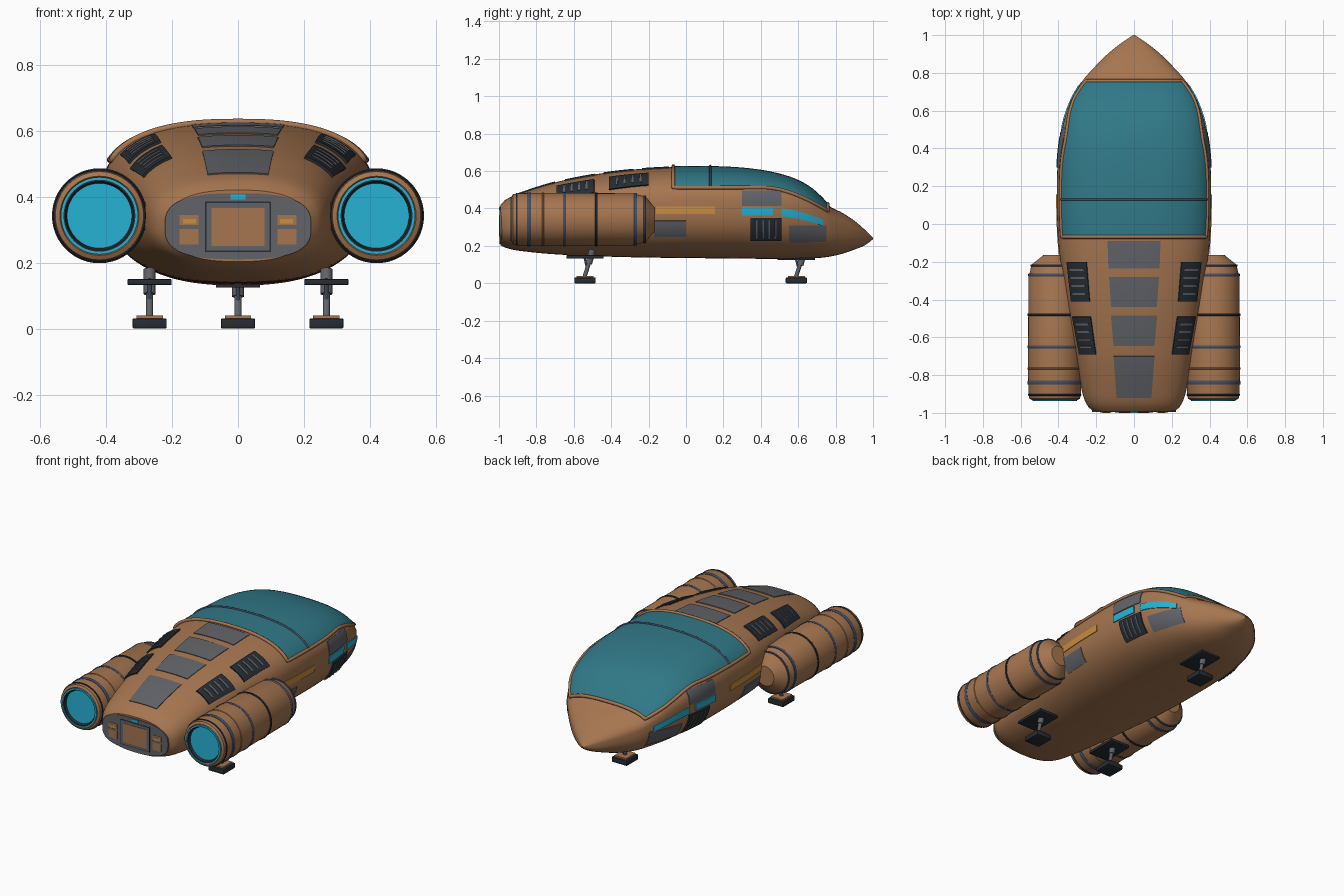
import bpy, bmesh, math
from mathutils import Vector, Matrix

if "Cube" in bpy.data.objects:
    bpy.data.objects.remove(bpy.data.objects["Cube"])


def material(name, r, g, b):
    m = bpy.data.materials.new(name)
    m.use_nodes = True
    m.diffuse_color = (r, g, b, 1)
    m.node_tree.nodes["Principled BSDF"].inputs["Base Color"].default_value = (r, g, b, 1)
    return m


BROWN = material("bronze hull", .38, .18, .08)
TEAL = material("teal glass", .03, .19, .245)
GREY = material("grey panel", .12, .125, .14)
DARK = material("dark metal", .02, .026, .034)
CYAN = material("cyan light", .02, .45, .66)
ORANGE = material("orange light", .6, .27, .05)
STEEL = material("blue steel", .06, .08, .13)


def finish(name, bm, mat, mirror=False):
    bmesh.ops.recalc_face_normals(bm, faces=bm.faces)
    me = bpy.data.meshes.new(name)
    bm.to_mesh(me)
    bm.free()
    me.materials.append(mat)
    me.shade_smooth()
    me.set_sharp_from_angle(angle=math.radians(35))
    ob = bpy.data.objects.new(name, me)
    bpy.context.collection.objects.link(ob)
    if mirror:
        ob.modifiers.new("mirror", "MIRROR").use_clip = False
    return ob


# Hull sections: y, half width, bottom, widest height, top
HULL = [(-.992, .215, .203, .315, .42), (-.965, .245, .19, .32, .447), (-.9, .272, .175, .33, .477),
        (-.7, .31, .155, .36, .54), (-.4, .36, .142, .395, .595), (-.1, .4, .136, .415, .62),
        (.2, .408, .133, .42, .62), (.4, .398, .131, .42, .602), (.55, .37, .131, .41, .567),
        (.65, .335, .133, .39, .52), (.72, .297, .136, .36, .462), (.77, .264, .143, .335, .41),
        (.83, .21, .156, .305, .38), (.9, .14, .18, .28, .335), (.96, .065, .205, .257, .283),
        (1, .004, .236, .24, .244)]
POWER = 2.5


def section(y):
    """Smoothly interpolated half width, bottom, middle and top at y."""
    last = len(HULL) - 1
    i = max(k for k in range(last) if k == 0 or HULL[k][0] <= y)
    a, b = HULL[i], HULL[i + 1]
    p, q = HULL[max(i - 1, 0)], HULL[min(i + 2, last)]
    d = b[0] - a[0]
    t = min(max((y - a[0]) / d, 0), 1)
    out = []
    for k in range(1, 5):
        ta = (b[k] - p[k]) / (b[0] - p[0]) * d
        tb = (q[k] - a[k]) / (q[0] - a[0]) * d
        out.append((2*t**3 - 3*t*t + 1)*a[k] + (t**3 - 2*t*t + t)*ta
                   + (3*t*t - 2*t**3)*b[k] + (t**3 - t*t)*tb)
    return out


def spow(v, e):
    return math.copysign(abs(v) ** e, v)


def surf(y, a):
    w, lo, mid, hi = section(y)
    s = math.sin(a)
    return Vector((w * spow(math.cos(a), 2 / POWER), y,
                   mid + (hi - mid if s > 0 else mid - lo) * spow(s, 2 / POWER)))


def lifted(y, a, off):
    e = .01
    n = (surf(y + e, a) - surf(y - e, a)).cross(surf(y, a + e) - surf(y, a - e))
    return surf(y, a) + n.normalized() * off


def at_x(y, x):
    return math.acos(max(-1, min(1, spow(x / section(y)[0], POWER / 2))))


def at_z(y, z):
    w, lo, mid, hi = section(y)
    r = (z - mid) / (hi - mid if z > mid else mid - lo)
    return math.asin(max(-1, min(1, spow(r, POWER / 2))))


def grid(bm, rows, closed=False):
    rows = [[bm.verts.new(p) for p in r] for r in rows]
    for r, s in zip(rows, rows[1:]):
        for j in range(len(r) if closed else len(r) - 1):
            k = (j + 1) % len(r)
            bm.faces.new((r[j], r[k], s[k], s[j]))
    return rows


def patch(name, mat, y0, y1, span, off=.004, mirror=True, nu=10, nv=8):
    """Thin plate that follows the hull; span(y) gives its two edge angles."""
    bm = bmesh.new()
    rows = []
    for i in range(nu + 1):
        y = y0 + (y1 - y0) * i / nu
        a, b = span(y)
        rows.append([lifted(y, a + (b - a) * j / nv, off) for j in range(nv + 1)])
    grid(bm, rows)
    bmesh.ops.recalc_face_normals(bm, faces=bm.faces)
    if sum((f.normal.dot(f.calc_center_median() - Vector((0, f.calc_center_median().y, .35)))
            for f in bm.faces)) < 0:
        bmesh.ops.reverse_faces(bm, faces=bm.faces)
    bmesh.ops.solidify(bm, geom=bm.faces[:], thickness=.008)
    return finish(name, bm, mat, mirror)


def side_panel(name, mat, y0, y1, z0, z1, drop=0, off=.004):
    def span(y):
        d = drop * ((y - y0) / (y1 - y0)) ** 1.5
        return at_z(y, z0 - d), at_z(y, z1 - d * 1.2)
    patch(name, mat, y0, y1, span, off)


def lathe(name, mat, prof, steps=48):
    """Revolve (y, radius) points about the engine axis, mirrored to both sides."""
    bm = bmesh.new()
    angles = [math.tau * k / steps for k in range(steps)]
    rows = grid(bm, [[(.42 + r * math.cos(a), y, .342 + r * math.sin(a)) for a in angles]
                     for y, r in prof], True)
    bm.faces.new(rows[0])
    bm.faces.new(rows[-1])
    return finish(name, bm, mat, True)


def box(name, mat, x, y, z, mirror=False, bevel=0):
    bm = bmesh.new()
    bmesh.ops.create_cube(bm, size=1)
    for v in bm.verts:
        v.co = [lo + (hi - lo) * (c + .5) for c, (lo, hi) in zip(v.co, (x, y, z))]
    if bevel:
        bmesh.ops.bevel(bm, geom=bm.edges[:], offset=bevel, segments=2, affect="EDGES", profile=.5)
    return finish(name, bm, mat, mirror)


def rod(name, mat, a, b, r, mirror=False):
    a, b = Vector(a), Vector(b)
    d = b - a
    bm = bmesh.new()
    bmesh.ops.create_cone(bm, cap_ends=True, segments=16, radius1=r, radius2=r, depth=d.length,
                          matrix=Matrix.Translation((a + b) / 2) @ d.to_track_quat("Z", "Y").to_matrix().to_4x4())
    return finish(name, bm, mat, mirror)


def rail(name, mat, pts, r, cyclic=False):
    cu = bpy.data.curves.new(name, "CURVE")
    cu.dimensions = "3D"
    cu.bevel_depth = r
    cu.bevel_resolution = 2
    sp = cu.splines.new("POLY")
    sp.points.add(len(pts) - 1)
    for p, q in zip(sp.points, pts):
        p.co = (*q, 1)
    sp.use_cyclic_u = cyclic
    cu.materials.append(mat)
    bpy.context.collection.objects.link(bpy.data.objects.new(name, cu))


# Hull
bm = bmesh.new()
ys = [-.992 + 1.992 * i / 90 for i in range(91)]
ends = grid(bm, [[surf(y, math.tau * k / 96) for k in range(96)] for y in ys], True)
bm.faces.new(ends[0])
bm.faces.new(ends[-1])
finish("hull", bm, BROWN)


# Canopy and its frame
def canopy_span(y):
    a = at_z(y, .51 - .125 * max(0, (y - .42) / .335) ** 1.7)
    return a, math.pi - a


Y0, Y1 = -.068, .755
patch("canopy", TEAL, Y0, Y1, canopy_span, .005, False, 40, 40)


def arch(y, off):
    a, b = canopy_span(y)
    return [lifted(y, a + (b - a) * j / 40, off) for j in range(41)]


sweep = [Y0 + (Y1 - Y0) * i / 40 for i in range(41)]
rim = [[lifted(y, canopy_span(y)[s], .003) for y in sweep] for s in (0, 1)]
rail("canopy_frame", BROWN, rim[0] + arch(Y1, .003)[1:] + rim[1][::-1][1:] + arch(Y0, .005)[::-1][1:-1], .01, True)
rail("canopy_rib", STEEL, arch(.13, .006), .006)

# Spine panels
for i, (y0, y1, w0, w1) in enumerate([(-.235, -.09, .135, .14), (-.44, -.28, .12, .132),
                                      (-.645, -.485, .108, .122), (-.92, -.7, .092, .108)]):
    def span(y, w0=w0, w1=w1, y0=y0, y1=y1):
        w = w0 + (w1 - w0) * (y - y0) / (y1 - y0)
        return at_x(y, w), at_x(y, -w)
    patch(f"spine_panel_{i + 1}", GREY, y0, y1, span, mirror=False, nv=16)

# Upper vents with slats
for i, (y0, y1, in0, in1, out0, out1) in enumerate([(-.41, -.2, .233, .25, .328, .352),
                                                    (-.69, -.49, .2, .228, .285, .322)]):
    def span(y, m=0, v=(y0, y1, in0, in1, out0, out1)):
        t = (y - v[0]) / (v[1] - v[0])
        return at_x(y, v[4] + (v[5] - v[4]) * t - m), at_x(y, v[2] + (v[3] - v[2]) * t + m)
    patch(f"upper_vent_{i + 1}", DARK, y0, y1, span, .008)
    for k in range(4):
        y = y0 + (y1 - y0) * (k + 1) / 5
        patch(f"upper_vent_{i + 1}_slat_{k + 1}", GREY, y - .005, y + .005,
              lambda q: span(q, .015), .012, nu=1)

# Side panels, lights and vents
side_panel("mid_side_panel", GREY, -.17, 0, .25, .335)
side_panel("orange_side_light", ORANGE, -.16, .155, .37, .41)
side_panel("upper_side_panel", GREY, .3, .51, .412, .495)
side_panel("cyan_side_light", CYAN, .3, .465, .362, .405, off=.006)
side_panel("cyan_forward_light", CYAN, .51, .73, .358, .4, .05, .006)
side_panel("forward_side_panel", GREY, .55, .75, .222, .31)
side_panel("side_vent", DARK, .345, .51, .232, .35, off=.008)
for k in range(4):
    y = .345 + .165 * (k + 1) / 5
    side_panel(f"side_vent_slat_{k + 1}", GREY, y - .004, y + .004, .245, .337, off=.012)

# Aft hatch plate
bm = bmesh.new()
grid_rows = [[(.222 * spow(math.cos(a), .7), y, .31 + .1 * spow(math.sin(a), .7))
              for a in (math.tau * k / 64 for k in range(64))] for y in (-.985, -.996)]
rows = grid(bm, grid_rows, True)
bm.faces.new(rows[0])
bm.faces.new(rows[1])
finish("aft_plate", bm, GREY)
box("hatch_surround", DARK, (-.1, .1), (-.997, -.99), (.232, .385))
box("hatch_border", GREY, (-.096, .096), (-.998, -.99), (.236, .381))
box("hatch_door", BROWN, (-.08, .08), (-1, -.99), (.25, .365))
box("hatch_light", CYAN, (-.022, .022), (-1, -.98), (.392, .406))
box("aft_side_panel", BROWN, (.12, .178), (-.9985, -.99), (.255, .345), True)
box("aft_panel_gap", GREY, (.118, .18), (-.9992, -.99), (.302, .314), True)
box("aft_orange_light", ORANGE, (.127, .167), (-1, -.99), (.318, .332), True)

# Engines
lathe("engine_body", BROWN, [(-.84, .098), (-.925, .113), (-.932, .12), (-.925, .134), (-.9, .139),
                             (-.77, .141), (-.28, .139), (-.265, .134), (-.215, .122), (-.165, .06)])
for i, (y, h, r, m) in enumerate([(-.905, .005, .141, DARK), (-.84, .011, .144, STEEL), (-.765, .005, .144, BROWN),
                                  (-.65, .008, .144, STEEL), (-.48, .007, .144, DARK),
                                  (-.27, .008, .14, STEEL), (-.22, .006, .128, STEEL)]):
    lathe(f"engine_band_{i + 1}", m, [(y - h, r - .01), (y - h, r - .002), (y - h * .6, r),
                                      (y + h * .6, r), (y + h, r - .002), (y + h, r - .01)])
lathe("nozzle_light_ring", CYAN, [(-.9, .109), (-.937, .109), (-.937, .117), (-.92, .117)])
lathe("nozzle_lining", DARK, [(-.875, .08), (-.934, .104), (-.934, .11), (-.86, .11)])
lathe("fan_disc", GREY, [(-.88, .08), (-.87, .08)])
lathe("fan_ring", CYAN, [(-.905, .037), (-.87, .037)])
lathe("fan_hub", GREY, [(-.915, .014), (-.908, .019), (-.87, .019)])
for k in range(12):
    a = math.tau * k / 12
    d = Vector((math.cos(a), 0, math.sin(a)))
    c = Vector((.42, -.89, .342))
    rod(f"fan_blade_{k + 1}", STEEL, c + d * .035, c + d * .097, .004, True)


# Landing gear
def leg(name, x, y, top, mirror):
    box(name + "_mount", DARK, (x - .067, x + .067), (y - .1, y + .1), (top - .018, top), mirror, .003)
    rod(name + "_sleeve", GREY, (x, y + .04, top + .03), (x, y + .02, top - .045), .018, mirror)
    rod(name + "_strut", GREY, (x, y + .03, top - .01), (x, y - .002, .035), .011, mirror)
    rod(name + "_brace", STEEL, (x, y - .005, top), (x, y + .012, .075), .006, mirror)
    box(name + "_foot", DARK, (x - .052, x + .052), (y - .057, y + .057), (0, .031), mirror, .005)
    box(name + "_foot_top", BROWN, (x - .04, x + .04), (y - .045, y + .045), (.03, .04), mirror)


leg("rear_leg", .268, -.54, .15, True)
leg("nose_leg", 0, .59, .142, False)
